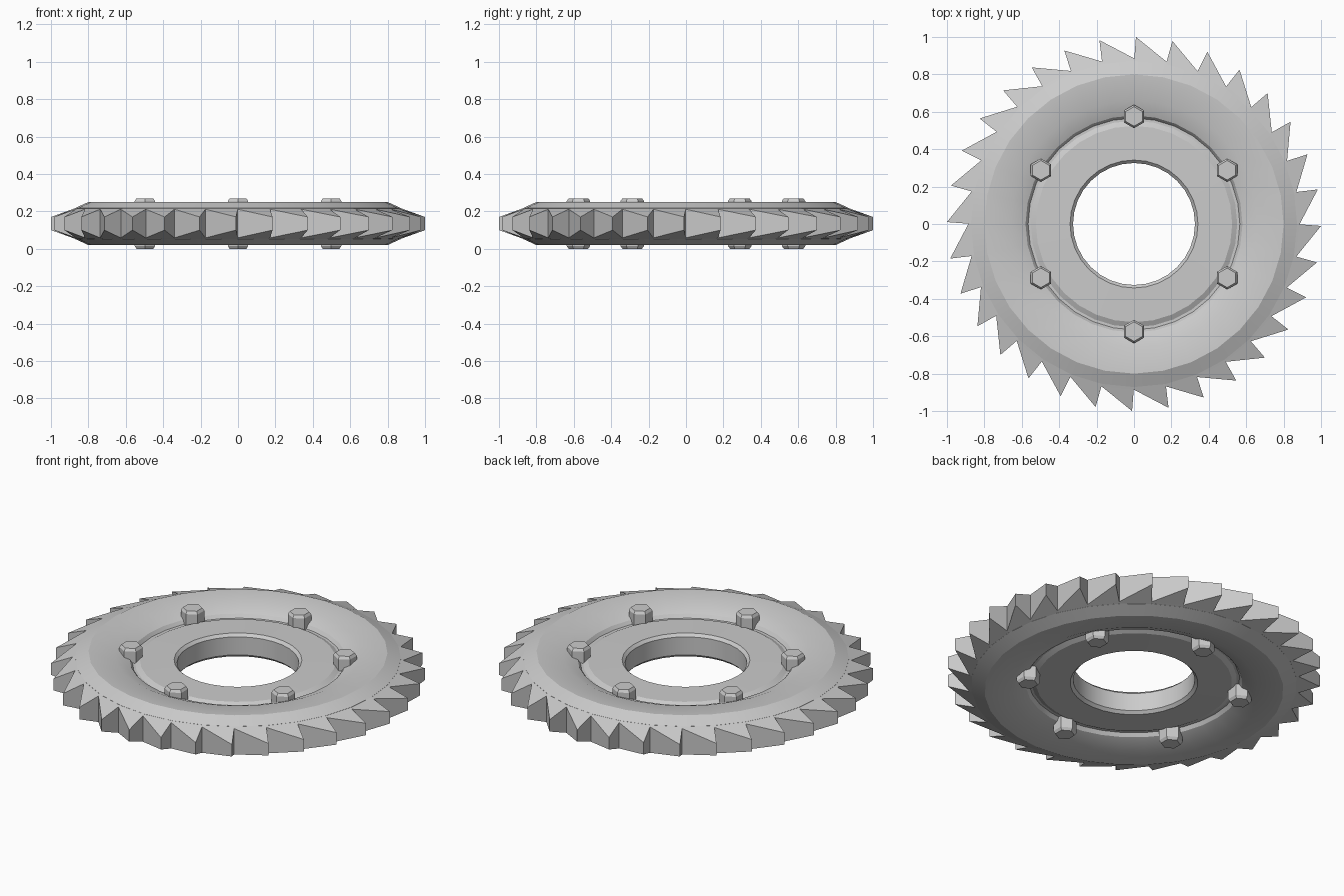
import bpy, bmesh
from math import cos, sin, pi, radians

if "Cube" in bpy.data.objects:
    bpy.data.objects.remove(bpy.data.objects["Cube"])

MID = 0.135   # height of the blade's mid plane
TEETH = 32


def finish(bm, name, smooth=None):
    bmesh.ops.recalc_face_normals(bm, faces=bm.faces)
    me = bpy.data.meshes.new(name)
    bm.to_mesh(me)
    bm.free()
    ob = bpy.data.objects.new(name, me)
    bpy.context.collection.objects.link(ob)
    if smooth:
        me.shade_smooth()
        me.set_sharp_from_angle(angle=radians(smooth))
    return ob


def lathe(name, profile, n, smooth=None, closed=True, phase=0.0, centre=(0, 0)):
    """Revolve an (r, z) profile; open profiles get end caps."""
    bm = bmesh.new()
    rings = []
    for r, z in profile:
        rings.append([bm.verts.new((centre[0] + r * cos(phase + 2 * pi * k / n),
                                    centre[1] + r * sin(phase + 2 * pi * k / n),
                                    MID + z)) for k in range(n)])
    pairs = list(zip(rings, rings[1:]))
    if closed:
        pairs.append((rings[-1], rings[0]))
    else:
        bm.faces.new(rings[0])
        bm.faces.new(rings[-1])
    for a, b in pairs:
        for k in range(n):
            j = (k + 1) % n
            bm.faces.new((a[k], a[j], b[j], b[k]))
    return finish(bm, name, smooth)


# Disc: bevelled rim, sloping ring, groove, recessed hub and centre hole
upper = [(0.872, 0.082), (0.80, 0.115), (0.66, 0.106), (0.58, 0.072),
         (0.566, 0.052), (0.552, 0.052), (0.525, 0.066), (0.342, 0.069),
         (0.326, 0.053)]
lower = [(r, -z) for r, z in reversed(upper)]
lathe("blade_disc", upper + lower, 32, smooth=22)


# Saw teeth: one ring of tapered wedges
def half(r):
    return 0.082 - 0.36 * (r - 0.87)


bm = bmesh.new()


def pair(r, a):
    return [bm.verts.new((r * cos(a), r * sin(a), MID + s * half(r)))
            for s in (1, -1)]


step = 2 * pi / TEETH
angles = [radians(-0.6) - k * step for k in range(TEETH)]
inner = [pair(0.845, a) for a in angles]
root = [pair(0.885, a + radians(0.5)) for a in angles]
tip = [pair(1.0, a) for a in angles]
for k in range(TEETH):
    j = (k + 1) % TEETH
    for s in (0, 1):
        bm.faces.new((inner[k][s], root[k][s], root[j][s], inner[j][s]))
        bm.faces.new((root[k][s], tip[k][s], root[j][s]))
    for a, b in ((root[k], tip[k]), (tip[k], root[j]), (inner[j], inner[k])):
        bm.faces.new((a[0], b[0], b[1], a[1]))
finish(bm, "saw_teeth")

# Hexagonal bolts passing through the groove
bolt = [(0.052, 0.135), (0.063, 0.12), (0.063, -0.12), (0.052, -0.135)]
for k in range(6):
    a = pi / 6 + k * pi / 3
    lathe(f"hex_bolt_{k + 1}", bolt, 6, closed=False, phase=pi / 6,
          centre=(0.575 * cos(a), 0.575 * sin(a)))
